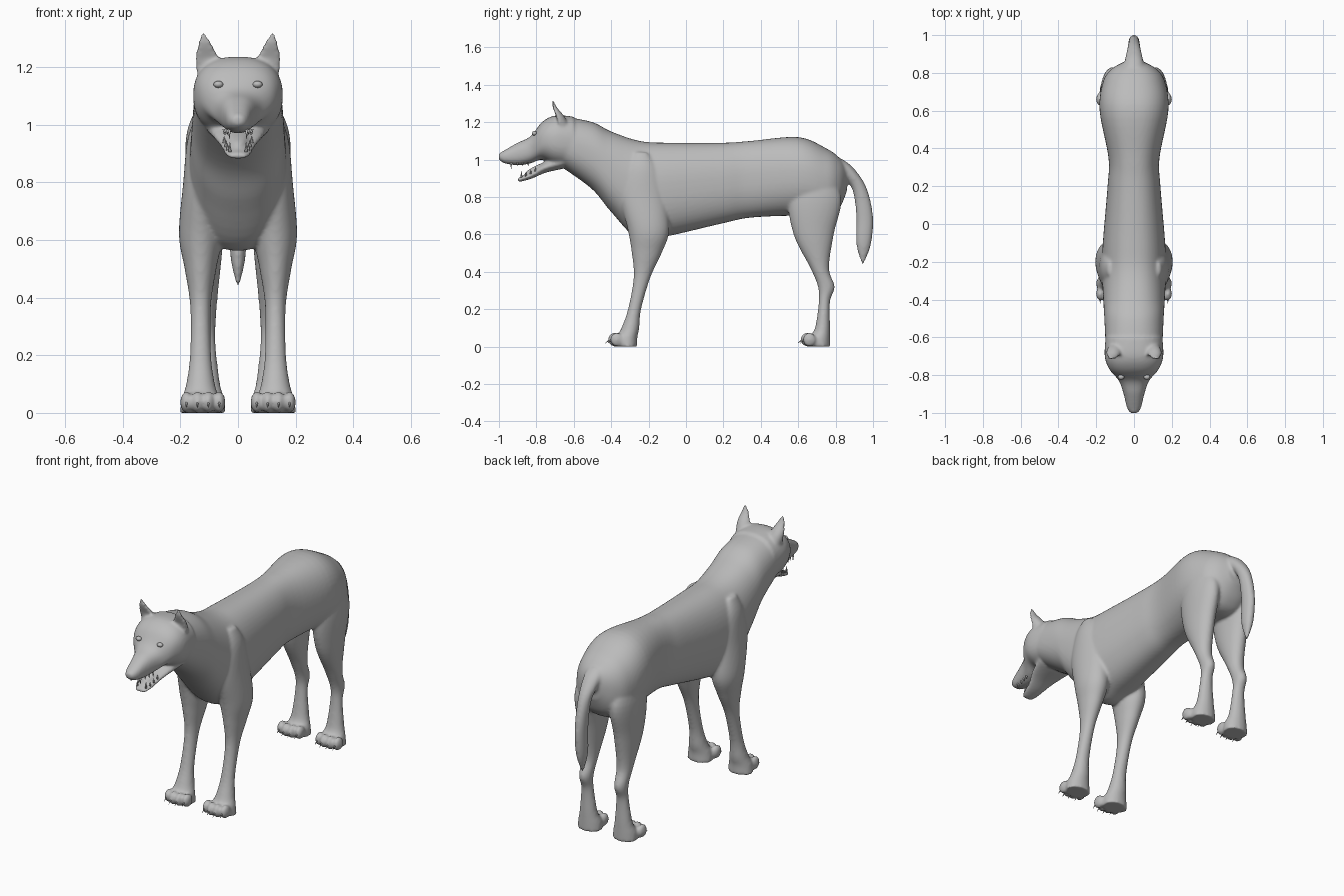
import bpy, bmesh, math
from mathutils import Vector, Matrix

default_cube = bpy.data.objects.get("Cube")
if default_cube:
    bpy.data.objects.remove(default_cube, do_unlink=True)

grey = bpy.data.materials.new("plain grey")
grey.use_nodes = True
grey.diffuse_color = (0.5, 0.5, 0.5, 1)
grey.node_tree.nodes["Principled BSDF"].inputs["Base Color"].default_value = grey.diffuse_color


def blend(before, start, end, after, t):
    """Point on a smooth curve through start and end."""
    middle = start.lerp(end, t)
    left = before.lerp(start, t + 1).lerp(middle, (t + 1) / 2)
    right = middle.lerp(end.lerp(after, t - 1), t / 2)
    return left.lerp(right, t)


def loft(bm, sections, upright=True, x=0, side=1, lean=0, dish=0, full=1, steps=6, sides=48):
    """Smooth tube of oval sections (station, edge, opposite edge, half width).
    Upright sections are stationed along y, the others along z.
    A value of full below one makes the ovals squarer."""
    keys = [Vector(s) for s in sections]
    padded = [keys[0]] + keys + [keys[-1]]
    path = [blend(*padded[i:i + 4], k / steps) for i in range(len(keys) - 1) for k in range(steps)]
    path.append(keys[-1])
    loops = []
    for station, edge, opposite, width in path:
        centre_x = x + lean * (station - keys[0][0])
        loop = []
        for i in range(sides):
            angle = math.tau * i / sides
            along, across = (math.copysign(abs(v) ** full, v)
                             for v in (math.sin(angle), math.cos(angle)))
            if across > 0:
                across *= 1 - dish
            reach = (edge + opposite) / 2 + across * (edge - opposite) / 2
            y, z = (station, reach) if upright else (reach, station)
            loop.append(bm.verts.new((side * (centre_x + width * along), y, z)))
        loops.append(loop)
    for lower, upper in zip(loops, loops[1:]):
        for i in range(sides):
            j = (i + 1) % sides
            bm.faces.new((lower[i], lower[j], upper[j], upper[i]))
    bm.faces.new(loops[0])
    bm.faces.new(loops[-1])


def ball(bm, centre, radii, tilt=0):
    place = Matrix.Translation(centre) @ Matrix.Rotation(math.radians(tilt), 4, 'X')
    bmesh.ops.create_uvsphere(bm, u_segments=16, v_segments=10, radius=1,
                              matrix=place @ Matrix.Diagonal((*radii, 1)))


def spike(bm, base, offset, radius=0.006):
    base, offset = Vector(base), Vector(offset)
    place = Matrix.Translation(base + offset / 2) @ offset.to_track_quat('Z', 'Y').to_matrix().to_4x4()
    bmesh.ops.create_cone(bm, cap_ends=True, segments=10, radius1=radius, radius2=radius / 10,
                          depth=offset.length, matrix=place)


def finish(bm, name):
    bmesh.ops.recalc_face_normals(bm, faces=bm.faces)
    mesh = bpy.data.meshes.new(name)
    bm.to_mesh(mesh)
    bm.free()
    mesh.materials.append(grey)
    mesh.shade_smooth()
    part = bpy.data.objects.new(name, mesh)
    bpy.context.collection.objects.link(part)
    return part


skin, claws, teeth, eyes = (bmesh.new() for _ in range(4))

# Torso from neck to rump
loft(skin, [(-.65, 1.23, .95, .15), (-.5, 1.2, .84, .157), (-.4, 1.15, .72, .163),
            (-.25, 1.1, .57, .17), (-.1, 1.09, .59, .165), (.2, 1.09, .66, .14),
            (.35, 1.1, .69, .135), (.6, 1.12, .7, .182), (.75, 1.06, .69, .165),
            (.82, 1.01, .74, .12), (.86, .96, .83, .05)], full=.87)

# Skull and muzzle, with the nose
loft(skin, [(-.6, 1.23, .95, .15), (-.7, 1.235, .97, .155), (-.77, 1.2, 1, .13),
            (-.83, 1.125, .98, .08), (-.9, 1.09, .97, .055), (-.97, 1.05, .98, .038),
            (-1, 1.03, 1, .022)], full=.85)
ball(skin, (0, -.98, 1.02), (.028, .024, .022))

# Lower jaw and tongue
loft(skin, [(-.66, 1.02, .95, .11), (-.75, .99, .93, .085), (-.82, .94, .9, .056),
            (-.87, .915, .885, .045), (-.9, .9, .88, .03)])
ball(skin, (0, -.79, .96), (.035, .08, .012), tilt=25)

# Tail
loft(skin, [(1, .84, .78, .04), (.95, .9, .8, .05), (.85, .965, .885, .035),
            (.7, 1, .91, .03), (.55, .99, .91, .027), (.44, .95, .94, .005)], upright=False)

FRONT_LEG = [(1.04, -.27, -.21, .01), (.95, -.32, -.15, .045), (.8, -.35, -.11, .06),
             (.62, -.31, -.09, .075), (.5, -.29, -.13, .055), (.37, -.28, -.19, .036),
             (.2, -.31, -.24, .037), (.1, -.345, -.25, .05), (.05, -.37, -.26, .065),
             (0, -.37, -.26, .072)]
HIND_LEG = [(.97, .64, .74, .03), (.8, .55, .83, .065), (.6, .575, .79, .06),
            (.42, .665, .765, .043), (.32, .705, .795, .035), (.24, .71, .77, .034),
            (.1, .69, .77, .05), (.05, .66, .77, .065), (0, .66, .77, .07)]
EAR = [(1.17, -.73, -.62, .043), (1.23, -.73, -.65, .041), (1.28, -.73, -.69, .025),
       (1.32, -.72, -.71, .006)]

for side in (1, -1):
    loft(skin, FRONT_LEG, upright=False, x=.13, side=side)
    loft(skin, HIND_LEG, upright=False, x=.112, side=side)
    loft(skin, EAR, upright=False, x=.098, side=side, lean=.15, dish=.9)

    # Paws with four toes and claws
    for paw_y in (-.37, .66):
        for toe in (-1.5, -.5, .5, 1.5):
            x = side * (.122 + toe * .038)
            y = paw_y - (.012 if abs(toe) < 1 else 0)
            ball(skin, (x, y, .037), (.022, .036, .038), tilt=15)
            spike(claws, (x, y - .02, .042), (0, -.03, -.024))

    # Eyes
    ball(eyes, (side * .068, -.81, 1.14), (.017, .014, .012))

    # Fangs, then small teeth along both jaws
    spike(teeth, (side * .03, -.935, .985), (0, 0, -.035))
    spike(teeth, (side * .028, -.88, .905), (0, 0, .035))
    for k in range(3):
        x = side * (.036 + k * .006)
        spike(teeth, (x, -.9 + k * .028, .985), (0, 0, -.02))
        spike(teeth, (x, -.855 + k * .025, .91 + k * .013), (0, 0, .025))

# Fuse the skin parts into one smooth hide
hide = finish(skin, "wolf_body")
fuse = hide.modifiers.new("fuse", 'REMESH')
fuse.mode = 'VOXEL'
fuse.voxel_size = 0.008
fuse.use_smooth_shade = True
relax = hide.modifiers.new("relax", 'SMOOTH')
relax.factor = 0.5
relax.iterations = 8

finish(claws, "claws")
finish(teeth, "teeth")
finish(eyes, "eyes")
